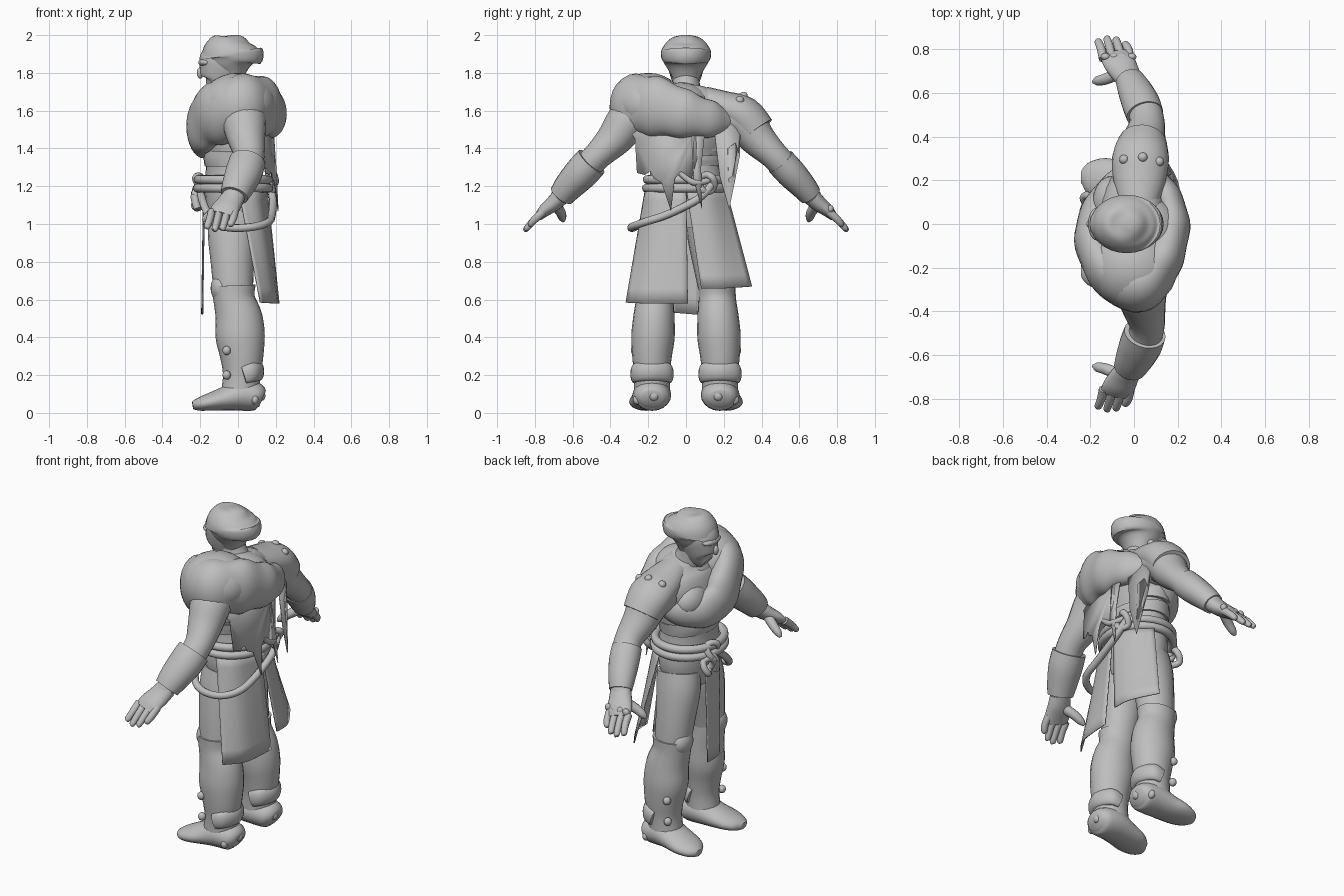
import bpy, bmesh, math
from mathutils import Vector

grey = bpy.data.materials.new("plain grey")
grey.diffuse_color = (0.52, 0.52, 0.52, 1)


def finish(name, bm, angle=50):
    bmesh.ops.recalc_face_normals(bm, faces=bm.faces)
    me = bpy.data.meshes.new(name)
    bm.to_mesh(me)
    bm.free()
    ob = bpy.data.objects.new(name, me)
    bpy.context.collection.objects.link(ob)
    me.materials.append(grey)
    bpy.ops.object.select_all(action='DESELECT')
    ob.select_set(True)
    bpy.context.view_layer.objects.active = ob
    bpy.ops.object.shade_smooth_by_angle(angle=math.radians(angle))
    return ob


def spline(pts, closed, steps):
    n, out = len(pts), []
    for i in range(n if closed else n - 1):
        ids = (i - 1, i, i + 1, i + 2)
        p = [pts[k % n] if closed else pts[min(max(k, 0), n - 1)] for k in ids]
        for s in range(steps):
            t = s / steps
            out.append([0.5 * (2 * b + (c - a) * t + (2 * a - 5 * b + 4 * c - d) * t * t
                               + (3 * b - a - 3 * c + d) * t ** 3) for a, b, c, d in zip(*p)])
    if not closed:
        out.append(list(pts[-1]))
    return out


def tube(name, pts, ref=(1, 0, 0), closed=False, seg=20, steps=4, lump=0):
    """Loft ellipses along x, y, z; the 4th value is the half size along ref, the 5th across it."""
    rows = spline([p if len(p) == 5 else (*p, p[3]) for p in pts], closed, steps)
    bm, rings, n = bmesh.new(), [], len(rows)
    for i, r in enumerate(rows):
        nxt = rows[(i + 1) % n] if closed else rows[min(i + 1, n - 1)]
        prv = rows[i - 1] if closed else rows[max(i - 1, 0)]
        t = (Vector(nxt[:3]) - Vector(prv[:3])).normalized()
        u = Vector(ref)
        u = (u - t * u.dot(t)).normalized()
        v = t.cross(u)
        k = 1 + lump * math.sin(i * 2 * math.pi * 9 / n)
        rings.append([bm.verts.new(Vector(r[:3]) + k * (u * r[3] * math.cos(a) + v * r[4] * math.sin(a)))
                      for a in (2 * math.pi * j / seg for j in range(seg))])
    for i in range(n if closed else n - 1):
        a, b = rings[i], rings[(i + 1) % n]
        for j in range(seg):
            bm.faces.new((a[j], a[(j + 1) % seg], b[(j + 1) % seg], b[j]))
    if not closed:
        bm.faces.new(rings[0])
        bm.faces.new(rings[-1])
    return finish(name, bm)


def ball(name, c, r):
    bm = bmesh.new()
    bmesh.ops.create_uvsphere(bm, u_segments=24, v_segments=14, radius=1)
    for v in bm.verts:
        v.co = Vector([c[i] + r[i] * v.co[i] for i in range(3)])
    return finish(name, bm)


def sheet(name, top, bottom, rows=8):
    """Thin cloth between two edge curves."""
    a, b = spline(top, False, 4), spline(bottom, False, 4)
    bm = bmesh.new()
    g = [[bm.verts.new(Vector(p).lerp(Vector(q), i / rows)) for p, q in zip(a, b)] for i in range(rows + 1)]
    for i in range(rows):
        for j in range(len(a) - 1):
            bm.faces.new((g[i][j], g[i][j + 1], g[i + 1][j + 1], g[i + 1][j]))
    ob = finish(name, bm)
    ob.modifiers.new("thickness", 'SOLIDIFY').thickness = 0.006


def rag(name, outline):
    """Torn hanging cloth with an outline in y and z."""
    bm = bmesh.new()
    f = bm.faces.new([bm.verts.new((0.19 + 0.07 * (1.5 - z) - 0.8 * y * y, y, z)) for y, z in outline])
    bmesh.ops.triangulate(bm, faces=[f])
    ob = finish(name, bm)
    ob.modifiers.new("thickness", 'SOLIDIFY').thickness = 0.006


# Body
tube("torso", [(-.02, 0, .98, .13, .17), (-.02, 0, 1.1, .15, .2), (-.02, 0, 1.22, .155, .195),
               (-.025, 0, 1.33, .145, .19), (-.02, 0, 1.45, .165, .23), (0, 0, 1.57, .16, .27),
               (.01, 0, 1.66, .13, .22), (0, 0, 1.72, .08, .11)], seg=28)
for s in (-1, 1):
    ball("pectoral", (-.1, s * .1, 1.51), (.09, .12, .1))
for z in (1.34, 1.42):
    tube("waist_wrap", [(-.025, 0, z - .035, .15, .2 + (z - 1.34) * .3), (-.025, 0, z, .157, .205 + (z - 1.34) * .3),
                        (-.022, 0, z + .035, .155, .21 + (z - 1.34) * .3)], seg=28)
tube("neck", [(.02, 0, 1.62, .1, .09), (-.03, 0, 1.72, .085, .075), (-.05, 0, 1.8, .08, .07)])

# Head, nose and cap
tube("face", [(-.14, 0, 1.71, .045, .035), (-.11, 0, 1.74, .09, .065), (-.095, 0, 1.79, .11, .085),
              (-.08, 0, 1.86, .125, .1), (-.07, 0, 1.92, .11, .09)])
ball("nose", (-.2, 0, 1.8), (.018, .018, .03))
ball("brow", (-.17, 0, 1.855), (.04, .075, .025))
tube("cap", [(-.03, 0, 1.75, .05, .06), (-.03, 0, 1.8, .075, .085), (-.035, 0, 1.85, .13, .115),
             (-.032, 0, 1.885, .168, .132), (-.037, 0, 1.92, .152, .13), (-.035, 0, 1.96, .122, .105),
             (-.03, 0, 1.988, .075, .065), (-.03, 0, 2, .02, .02)], seg=28)

# Lumpy diagonal mantle over one shoulder
tube("mantle", [(0, -.27, 1.62, .165, .135), (.12, -.17, 1.62, .16, .1), (.17, 0, 1.58, .125, .085),
                (.14, .15, 1.55, .09, .06), (.03, .25, 1.53, .05, .045), (-.11, .16, 1.45, .08, .06),
                (-.19, 0, 1.47, .12, .075), (-.15, -.16, 1.56, .16, .1)],
     ref=(0, 0, 1), closed=True, seg=24, steps=9, lump=.04)
ball("mantle_shoulder", (0, -.2, 1.635), (.2, .19, .165))
ball("mantle_collar", (.04, -.03, 1.63), (.17, .16, .12))

# Torn cloth under the mantle
rag("torn_cape", [(-.35, 1.57), (-.27, 1.45), (-.26, 1.27), (-.22, 1.26), (-.19, 1.28), (-.17, 1.24), (-.13, 1.22),
                  (-.08, 1.07), (-.06, 1.24), (-.03, 1.28), (.03, 1.24), (.06, 1.35), (.05, 1.5)])
rag("torn_strip", [(.03, 1.48), (.04, 1.24), (.085, 1.08), (.08, 1.3), (.1, 1.48)])
rag("side_strip", [(.15, 1.5), (.18, 1.25), (.23, 1.08), (.22, 1.4), (.26, 1.43), (.285, 1.36), (.29, 1.55)])

# Skirt panels
sheet("left_skirt", [(.0, -.215, 1.2), (.1, -.17, 1.2), (.155, .0, 1.2)],
      [(.12, -.32, .585), (.2, -.2, .58), (.22, .01, .58)])
sheet("right_skirt", [(.155, .0, 1.2), (.13, .12, 1.2), (.03, .21, 1.2)],
      [(.21, .08, .66), (.2, .2, .66), (.11, .35, .67)])
sheet("front_skirt", [(-.18, -.07, 1.2), (-.185, 0, 1.2), (-.18, .07, 1.2)],
      [(-.19, -.06, .53), (-.195, 0, .525), (-.19, .06, .52)])


# Rope belt, knots and hanging loop
def rope(name, pts, closed=False, r=.021):
    tube(name, [(*p, r) for p in pts], ref=(.13, .17, .97), closed=closed, seg=10, steps=5)


for z, k in ((1.235, 1), (1.19, 1.02)):
    rope("rope_belt", [(-.025 + .185 * k * math.cos(a), .205 * k * math.sin(a), z)
                       for a in (math.pi * i / 6 for i in range(12))], True, .024)
rope("hanging_rope", [(.17, .14, 1.21), (.185, .06, 1.13), (.18, -.1, 1.05), (.16, -.22, 1.01), (.08, -.285, .985),
                      (-.04, -.28, .98), (-.13, -.23, 1.01), (-.18, -.12, 1.1), (-.205, .02, 1.2)])
for x, y, z in ((-.21, .05, 1.21), (-.215, .09, 1.13), (.175, .11, 1.215)):
    rope("rope_knot", [(x + .015 * math.sin(2 * a), y + .04 * math.cos(a), z + .045 * math.sin(a))
                       for a in (math.pi * i / 4 for i in range(8))], True, .019)
rope("rope_end", [(-.2, .06, 1.2), (-.23, .04, 1.15), (-.215, .02, 1.08)])
rope("back_rope_end", [(.17, .12, 1.23), (.2, .04, 1.22), (.19, -.03, 1.27)], r=.017)

for s in (-1, 1):
    # Legs and boots
    tube("leg", [(-.02, s * .1, 1.06, .13, .1), (-.03, s * .115, .95, .13, .11), (-.03, s * .14, .8, .115, .105),
                 (-.025, s * .16, .66, .105, .095), (-.02, s * .165, .58, .095, .09)])
    tube("boot_shaft", [(-.025, s * .165, .675, .118, .098), (-.02, s * .165, .6, .11, .1),
                        (.005, s * .17, .5, .125, .11), (.012, s * .175, .4, .13, .115),
                        (.02, s * .18, .3, .115, .105), (.02, s * .18, .2, .1, .095),
                        (.01, s * .18, .1, .1, .095)])
    ball("knee_guard", (-.09, s * .165, .66), (.055, .075, .075))
    tube("shoe", [(.13, s * .18, .075, .045, .06), (.1, s * .18, .085, .074, .09), (.02, s * .18, .095, .084, .102),
                  (-.07, s * .19, .075, .064, .1), (-.15, s * .205, .058, .047, .098),
                  (-.21, s * .215, .045, .034, .07), (-.24, s * .217, .04, .02, .03)], ref=(0, 0, 1))
    tube("ankle_strap", [(.03, s * .18 - .095, .2, .045, .02), (.08, s * .18 - .08, .215, .05, .025),
                         (.112, s * .18, .22, .05, .027), (.08, s * .18 + .08, .215, .05, .025),
                         (.03, s * .18 + .095, .2, .045, .02)], ref=(0, 0, 1))
    for y, z, x in ((.17, .09, .125), (.255, .07, .09)):
        ball("heel_stud", (x, s * y, z), (.02, .026, .026))
    for z, y in ((.33, .27), (.2, .262)):
        ball("boot_stud", (-.06, s * y, z), (.022, .022, .024))

    # Arms, bracers and hands
    tube("arm", [(.02, s * .22, 1.57, .12, .12), (.03, s * .3, 1.55, .12, .115), (.045, s * .38, 1.45, .1, .095),
                 (.06, s * .47, 1.36, .08, .075), (.035, s * .55, 1.275, .08, .075), (0, s * .62, 1.2, .068, .062),
                 (-.03, s * .68, 1.13, .052, .045)])
    w = 1.13 if s < 0 else 1
    tube("bracer", [(.05, s * .5, 1.33, .086 * w, .08 * w), (.03, s * .555, 1.27, .087 * w, .08 * w),
                    (.0, s * .62, 1.2, .077 * w, .07 * w), (-.02, s * .66, 1.15, .066 * w, .06 * w)])
    tube("palm", [(-.02, s * .66, 1.15, .06, .048), (-.045, s * .7, 1.11, .068, .043),
                  (-.07, s * .745, 1.075, .075, .035), (-.085, s * .775, 1.045, .07, .025)])
    for i in range(4):
        x = -.15 + i * .041
        d = (0, .012, .008, -.012)[i]
        tube("finger", [(x + .01, s * .755, 1.065, .021, .023), (x, s * .8, 1.025, .02, .021),
                        (x - .014, s * (.835 + d), .985 - d, .017, .016),
                        (x - .018, s * (.842 + d), .977 - d, .006, .006)], seg=10)
    tube("thumb", [(-.07, s * .69, 1.1, .03), (-.125, s * .665, 1.065, .027), (-.165, s * .655, 1.035, .022),
                   (-.185, s * .65, 1.015, .009)], ref=(0, 0, 1), seg=10)

# Bare shoulder pad with studs, and knuckle rings on that side
tube("shoulder_pad", [(.02, .09, 1.66, .09, .07), (.025, .2, 1.62, .12, .085), (.03, .3, 1.575, .13, .105),
                      (.04, .37, 1.49, .112, .105)])
for x, y, z in ((-.045, .295, 1.66), (.04, .305, 1.678), (.115, .285, 1.655)):
    ball("pad_stud", (x, y, z), (.022, .022, .022))
for i in range(4):
    ball("knuckle_ring", (-.13 + i * .04, .765, 1.08), (.021, .017, .021))
